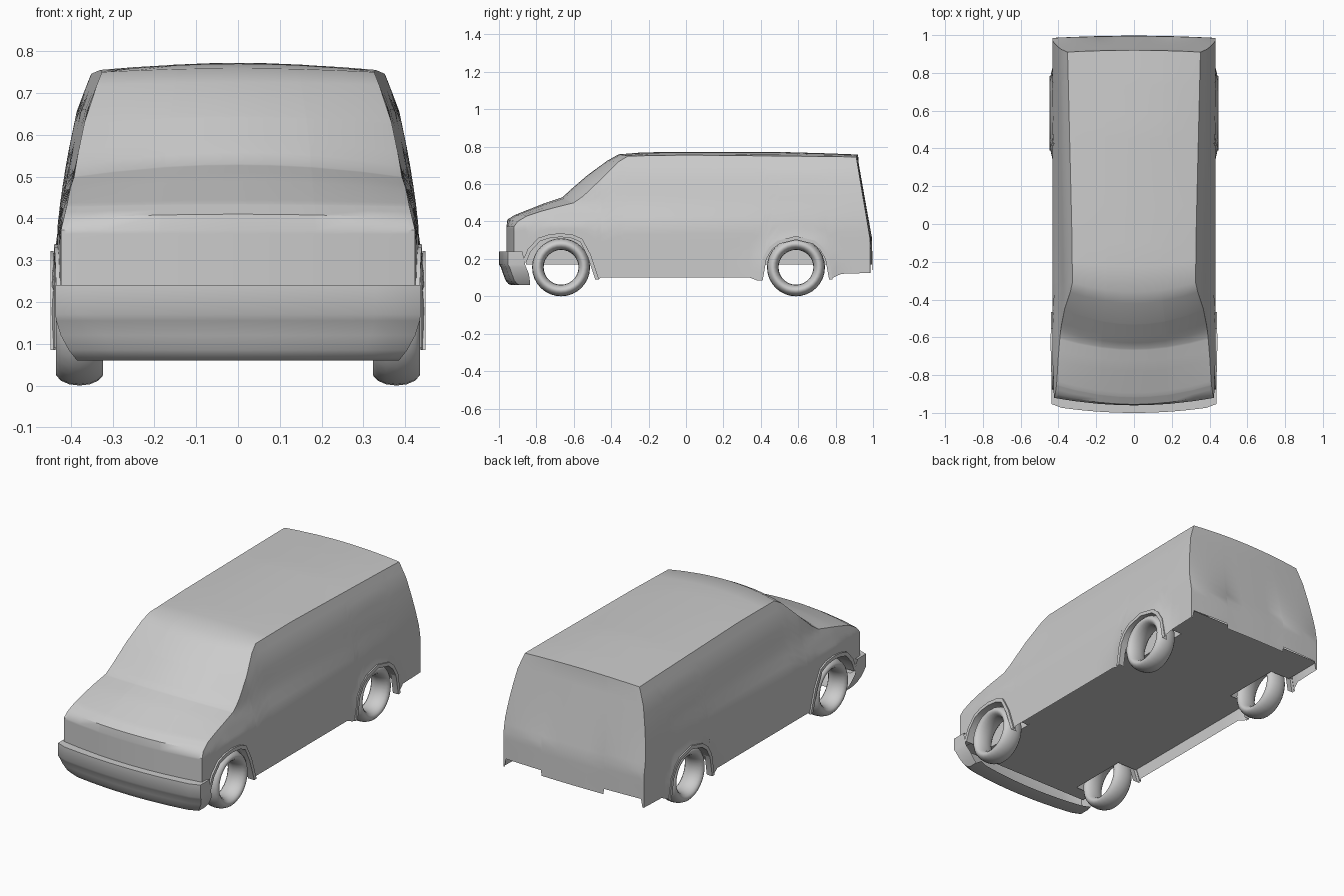
import bpy, bmesh
from math import hypot, pi

if "Cube" in bpy.data.objects:
    bpy.data.objects.remove(bpy.data.objects["Cube"])


def lerp(table, t):
    if t <= table[0][0]:
        return table[0][1]
    for (a, va), (b, vb) in zip(table, table[1:]):
        if t <= b:
            return va + (vb - va) * (t - a) / (b - a)
    return table[-1][1]


def clamp(t):
    return max(0.0, min(1.0, t))


def add_grid(bm, rows):
    vs = [[bm.verts.new(p) for p in r] for r in rows]
    for a, b in zip(vs, vs[1:]):
        for i in range(len(a) - 1):
            bm.faces.new((a[i], a[i + 1], b[i + 1], b[i]))


def mirrored(rows):
    return [[(-x, y, z) for x, y, z in r] for r in rows]


def finish(bm, name, angle=32):
    bmesh.ops.remove_doubles(bm, verts=bm.verts, dist=0.0004)
    bmesh.ops.recalc_face_normals(bm, faces=bm.faces)
    me = bpy.data.meshes.new(name)
    bm.to_mesh(me)
    bm.free()
    ob = bpy.data.objects.new(name, me)
    bpy.context.collection.objects.link(ob)
    bpy.ops.object.select_all(action='DESELECT')
    bpy.context.view_layer.objects.active = ob
    ob.select_set(True)
    bpy.ops.object.shade_smooth_by_angle(angle=angle * pi / 180)
    return ob


# Side outlines: lower edge with wheel arches, upper edge, and roof centreline
FRONT_ARCH = [(-.855, .18), (-.83, .24), (-.78, .295), (-.725, .312), (-.67, .317),
              (-.61, .31), (-.565, .29), (-.525, .21), (-.485, .09)]
REAR_ARCH = [(.41, .085), (.43, .2), (.46, .25), (.5, .28), (.588, .302),
             (.68, .28), (.715, .25), (.745, .2), (.765, .09)]
BOTTOM = ([(-.92, .24), (-.875, .2)] + FRONT_ARCH + [(-.465, .09), (-.455, .1), (.34, .1), (.38, .085)]
          + REAR_ARCH + [(.83, .12), (.985, .125)])
TOP = [(-.92, .372), (-.9, .4), (-.85, .43), (-.78, .453), (-.7, .475), (-.6, .5), (-.55, .535),
       (-.45, .63), (-.36, .72), (-.31, .75), (0, .755), (.985, .745)]
CENTRE_Y = [(-.92, -.96), (-.9, -.955), (-.85, -.915), (-.7, -.75), (-.6, -.66), (-.45, -.53),
            (-.31, -.36), (-.1, -.1), (.76, .75), (.985, .92)]
CENTRE_Z = [(-.92, .372), (-.9, .41), (-.85, .435), (-.7, .5), (-.6, .53), (-.55, .57), (-.45, .645),
            (-.36, .725), (-.31, .759), (-.2, .77), (.5, .772), (.985, .758)]
WIDTH = [(.08, .431), (.38, .432), (.45, .424), (.55, .408), (.66, .385), (.757, .347)]


def half_width(y, z):
    x = lerp(WIDTH, z) - .024 * clamp((.9 - y) / 1.2) * clamp((z - .37) / .13)
    x -= .008 * clamp((-.7 - y) / .22)
    # soft rear arch swelling
    return x + .014 * clamp((.24 - hypot(y - .588, z - .13)) / .05) * clamp((.36 - z) / .06)


def side_point(y, t):
    zb, zt = lerp(BOTTOM, y), lerp(TOP, y)
    z = zb + (zt - zb) * t
    yy = y - .075 * clamp((y - .76) / .225) * clamp((z - .3) / .445)
    return (half_width(yy, z), yy, z)


ys = sorted(set([p[0] for p in BOTTOM + TOP] + [-.2, -.1, .1, .2, .8, .9]))
ts = [i / 14 for i in range(15)]
us = [-1, -.98, -.96, -.75, -.45, -.44, -.2, 0, .2, .44, .45, .75, .96, .98, 1]

# Body shell: two sides, bonnet/windscreen/roof skin, nose and tail
bm = bmesh.new()
side = [[side_point(y, t) for t in ts] for y in ys]
add_grid(bm, side)
add_grid(bm, mirrored(side))

roof = []
for y, col in zip(ys, side):
    ex, ey, ez = col[-1]
    cy, cz = lerp(CENTRE_Y, y), lerp(CENTRE_Z, y)
    roof.append([(ex * u, cy + (ey - cy) * u * u, cz + (ez - cz) * u * u) for u in us])
add_grid(bm, roof)

add_grid(bm, [[(x * u, -.96 + .04 * u * u, z) for u in us] for x, y, z in side[0]])

tail = []
for i, (x, y, z) in enumerate(side[-1]):
    row = []
    for u in us:
        k = ts[i]
        raise_z = 0 if abs(u) > .97 else (.015 if abs(u) < .445 else .045)
        cz = z + .013 * k * (1 - u * u) + raise_z * (1 - k) ** 3
        bow = .012 - .007 * k
        row.append((x * u, y + bow * (1 - u * u), cz))
    tail.append(row)
tail[-1] = roof[-1]
add_grid(bm, tail)
finish(bm, "van_body")

# Floor pan, narrowed between the wheels
bm = bmesh.new()
plan = [(-.92, .42), (-.84, .42), (-.839, .31), (-.5, .31), (-.499, .43), (.42, .43),
        (.421, .31), (.755, .31), (.756, .43), (.985, .43)]
add_grid(bm, [[(-x, y, .17), (x, y, .17)] for y, x in plan])
finish(bm, "floor_pan")

# Wheel wells: liner and inner wall
for name, arch in (("front_wheel_well", FRONT_ARCH), ("rear_wheel_well", REAR_ARCH)):
    bm = bmesh.new()
    pts = [(y, max(z, .17)) for y, z in arch]
    rows = [[(half_width(y, z), y, z) for y, z in pts], [(.31, y, z) for y, z in pts],
            [(.31, y, .169) for y, z in pts]]
    add_grid(bm, rows)
    add_grid(bm, mirrored(rows))
    finish(bm, name)

# Raised lips around the wheel arches
for name, arch, cy, out in (("front_arch_lip", FRONT_ARCH, -.67, .009), ("rear_arch_lip", REAR_ARCH, .588, .003)):
    bm = bmesh.new()
    rows = []
    for y, z in arch:
        d = hypot(y - cy, z - .12)
        oy, oz = y + (y - cy) / d * .02, z + max(0, z - .12) / d * .02
        x = half_width(y, z)
        rows.append([(x - .03, y, z), (x + out, y, z), (x + out, oy, oz), (x - .004, oy, oz)])
    add_grid(bm, rows)
    add_grid(bm, mirrored(rows))
    finish(bm, name)

# Wraparound front bumper: height, setback, half width, rear end of wrap
bm = bmesh.new()
rows = []
for z, back, w, end in [(.24, .07, .415, -.875), (.24, 0, .437, -.875), (.17, 0, .437, -.86),
                        (.155, .01, .435, -.855), (.12, .022, .424, -.84), (.085, .035, .405, -.835),
                        (.066, .05, .39, -.835), (.06, .065, .385, -.835), (.06, .15, .375, -.835)]:
    front = [(w * u / 8, -1 + back + .035 * (u / 8) ** 2 + (.012 if abs(u) == 8 else 0), z)
             for u in range(-8, 9)]
    rows.append([(-w, end, z)] + front + [(w, end, z)])
add_grid(bm, rows)
finish(bm, "front_bumper", 40)

# Open ring tyres
for name, y in (("front", -.668), ("rear", .588)):
    for label, s in (("left", -1), ("right", 1)):
        bpy.ops.mesh.primitive_torus_add(major_segments=32, minor_segments=14, major_radius=.124,
                                         minor_radius=.031, location=(s * .379, y, .155),
                                         rotation=(0, pi / 2, 0))
        tyre = bpy.context.object
        tyre.name = f"{name}_{label}_tyre"
        tyre.scale = (1, 1, 1.85)
        bpy.ops.object.shade_smooth()
